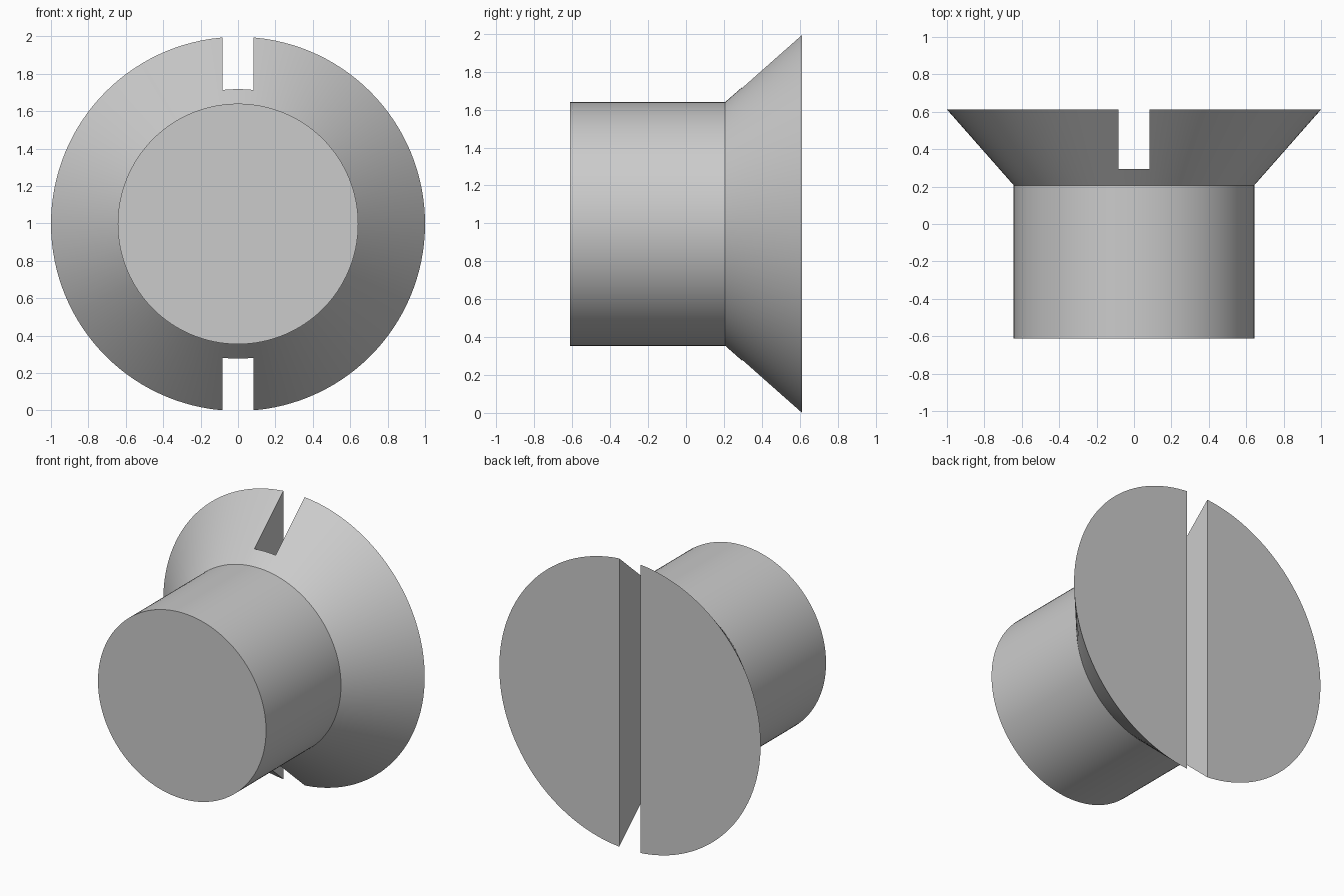
import bpy, bmesh, math
from mathutils import Matrix, Vector

cube = bpy.data.objects.get("Cube")
if cube:
    bpy.data.objects.remove(cube, do_unlink=True)

HALF_DEPTH = 0.612
NECK_Y = 0.207
SHAFT_R = 0.643
SLOT_HALF = 0.082
SLOT_FLOOR = 0.295
CENTRE_Z = 0.997

grey = bpy.data.materials.new("plain grey")
grey.use_nodes = True
colour = (0.6, 0.6, 0.6, 1)
grey.diffuse_color = colour
grey.node_tree.nodes["Principled BSDF"].inputs["Base Color"].default_value = colour


def make_object(name, bm):
    bmesh.ops.recalc_face_normals(bm, faces=bm.faces)
    mesh = bpy.data.meshes.new(name)
    bm.to_mesh(mesh)
    bm.free()
    obj = bpy.data.objects.new(name, mesh)
    mesh.materials.append(grey)
    bpy.context.collection.objects.link(obj)
    return obj


# Screw body: cylindrical shaft flaring into a countersunk head, turned about y
bm = bmesh.new()
profile = [(SHAFT_R, -HALF_DEPTH), (SHAFT_R, NECK_Y), (1, HALF_DEPTH)]
SIDES = 128
rings = []
for radius, y in profile:
    angles = [math.tau * i / SIDES for i in range(SIDES)]
    rings.append([bm.verts.new((radius * math.cos(a), y, CENTRE_Z + radius * math.sin(a)))
                  for a in angles])
for low, high in zip(rings, rings[1:]):
    for i in range(SIDES):
        j = (i + 1) % SIDES
        bm.faces.new((low[i], low[j], high[j], high[i]))
bm.faces.new(rings[0])
bm.faces.new(rings[-1])
screw = make_object("countersunk_screw", bm)

# Driver slot: a straight channel right across the back of the head
bm = bmesh.new()
slot_depth = 1.0
bmesh.ops.create_cube(bm, size=1, matrix=Matrix.Translation(
    Vector((0, SLOT_FLOOR + slot_depth / 2, CENTRE_Z)))
    @ Matrix.Diagonal((2 * SLOT_HALF, slot_depth, 3, 1)))
cutter = make_object("slot_cutter", bm)
cutter.hide_render = True

cut = screw.modifiers.new("driver slot", 'BOOLEAN')
cut.operation = 'DIFFERENCE'
cut.solver = 'EXACT'
cut.object = cutter

bpy.ops.object.select_all(action='DESELECT')
screw.select_set(True)
bpy.context.view_layer.objects.active = screw
bpy.ops.object.modifier_apply(modifier=cut.name)
bpy.data.objects.remove(cutter, do_unlink=True)

# Smooth round walls, crisp rims and slot edges
bpy.ops.object.shade_smooth_by_angle(angle=math.radians(30))
